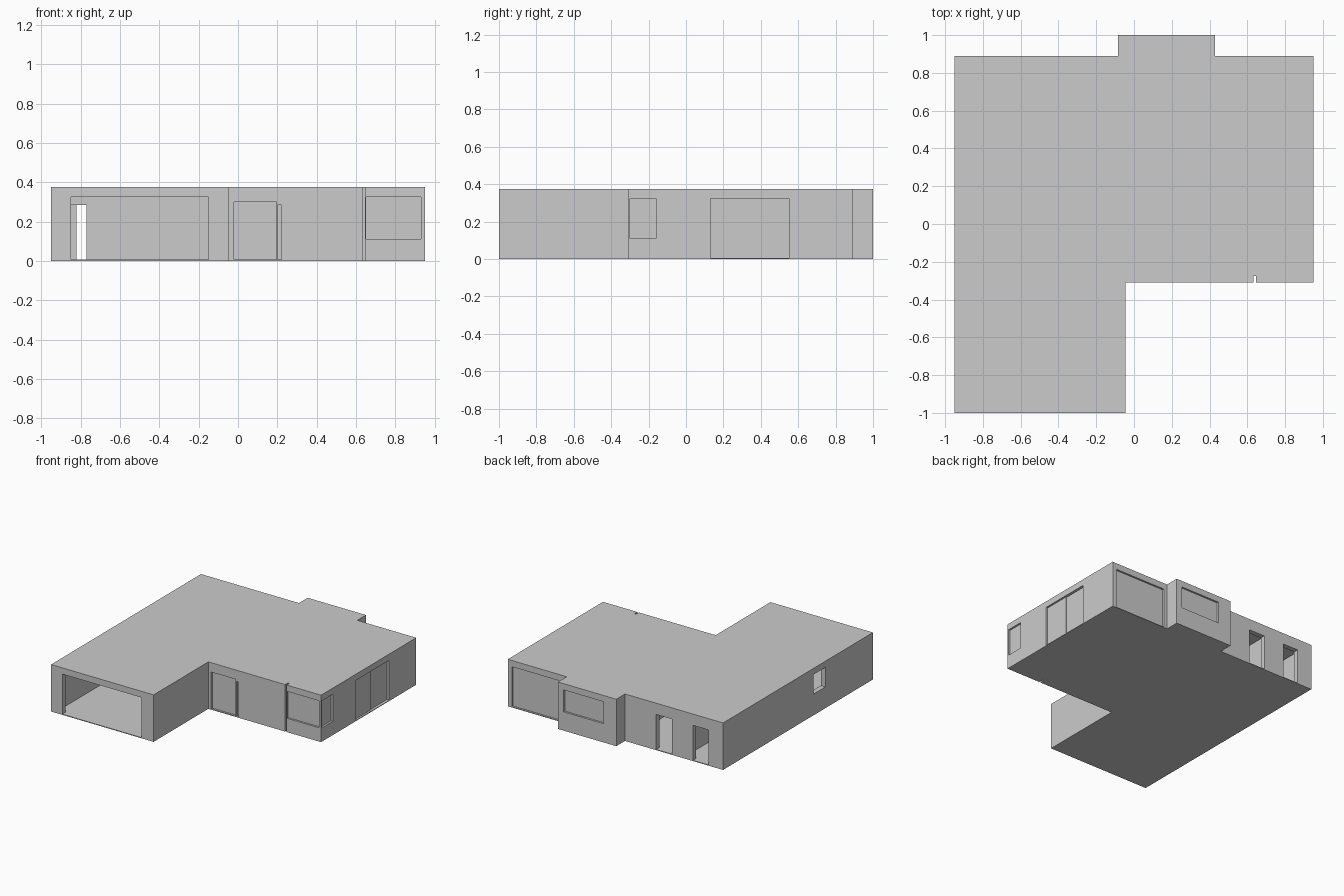
import bpy, bmesh
from mathutils import Vector

if "Cube" in bpy.data.objects:
    bpy.data.objects.remove(bpy.data.objects["Cube"])

T = 0.04          # outer wall thickness
H = 0.375         # total height
FLOOR, CEIL = 0.006, 0.35
OUT = [(-.95, -1), (-.045, -1), (-.045, -.31), (.95, -.31), (.95, .89),
       (.43, .89), (.43, 1), (-.085, 1), (-.085, .89), (-.95, .89)]


def prism(name, pts, z0, z1):
    bm = bmesh.new()
    face = bm.faces.new([bm.verts.new((x, y, z0)) for x, y in pts])
    ext = bmesh.ops.extrude_face_region(bm, geom=[face])
    top = [g for g in ext["geom"] if isinstance(g, bmesh.types.BMVert)]
    bmesh.ops.translate(bm, verts=top, vec=(0, 0, z1 - z0))
    bmesh.ops.recalc_face_normals(bm, faces=bm.faces)
    me = bpy.data.meshes.new(name)
    bm.to_mesh(me)
    bm.free()
    ob = bpy.data.objects.new(name, me)
    bpy.context.collection.objects.link(ob)
    return ob


def box(name, x0, x1, y0, y1, z0, z1):
    return prism(name, [(x0, y0), (x1, y0), (x1, y1), (x0, y1)], z0, z1)


def inset(pts, d):
    # move each corner of a counter-clockwise right-angled outline inwards
    res = []
    for i, p in enumerate(pts):
        a, b, c = Vector(pts[i - 1]), Vector(p), Vector(pts[(i + 1) % len(pts)])
        n = Vector((0, 0))
        for e in ((b - a).normalized(), (c - b).normalized()):
            n += Vector((-e.y, e.x))
        res.append(tuple(b + n * d))
    return res


def cut(ob, cutter):
    cutter.hide_render = True
    m = ob.modifiers.new("cut", 'BOOLEAN')
    m.operation, m.solver, m.object = 'DIFFERENCE', 'EXACT', cutter
    bpy.context.view_layer.objects.active = ob
    bpy.ops.object.modifier_apply(modifier=m.name)
    bpy.data.objects.remove(cutter)


def opening(side, wall, a0, a1, z0, z1, pane=None, panels=1, depth=0.015):
    # side gives the outward direction; wall is the outer face coordinate
    axis, s = side[1], 1 if side[0] == '+' else -1
    z0 = max(z0, FLOOR)

    def slab(name, d0, d1, b0, b1):
        lo, hi = sorted((wall - s * d0, wall - s * d1))
        if axis == 'x':
            return box(name, lo, hi, b0, b1, z0, z1)
        return box(name, b0, b1, lo, hi, z0, z1)

    cut(house, slab("cutter", -0.02, T + 0.01, a0, a1))
    if pane:
        w = (a1 - a0) / panels
        for i in range(panels):
            d = depth + 0.006 * (i % 2)
            slab(pane, d, d + 0.008, a0 + i * w, a0 + (i + 1) * w)


# Hollow single-storey shell with floor and flat roof
house = prism("house_shell", OUT, 0, H)
cut(house, prism("cutter", inset(OUT, T), FLOOR, CEIL))

# Doors and windows
opening('-y', -1, -.85, -.15, 0, .325)                         # garage entrance
opening('-y', -.31, -.02, .195, 0, .30, "front_door")
opening('-y', -.31, .65, .93, .11, .325, "front_corner_window")
opening('+x', .95, -.30, -.16, .11, .325, "side_corner_window")
opening('+x', .95, .13, .55, 0, .325, "side_sliding_door", 2)
opening('+y', .89, .46, .915, 0, .325, "back_glass_door")
opening('+y', 1, .03, .38, .15, .325, "bay_window")
opening('+y', .89, -.50, -.36, 0, .285)                        # back doorways
opening('+y', .89, -.82, -.685, 0, .285)
opening('-x', -.95, -.40, -.25, .17, .325)                     # garage window

# Slit beside the corner window and groove beside the front door
cut(house, box("cutter", .633, .647, -.35, -.275, -.1, H + .1))
cut(house, box("cutter", .202, .222, -.35, -.295, FLOOR, .285))

# Interior walls
rear = box("garage_rear_wall", -.91, -.065, -.11, -.09, FLOOR, CEIL)
cut(rear, box("cutter", -.88, -.77, -.2, 0, -.1, .285))
box("garage_side_wall", -.085, -.06, -.31, .85, FLOOR, CEIL)
box("back_room_divider", -.60, -.58, -.09, .85, FLOOR, CEIL)
